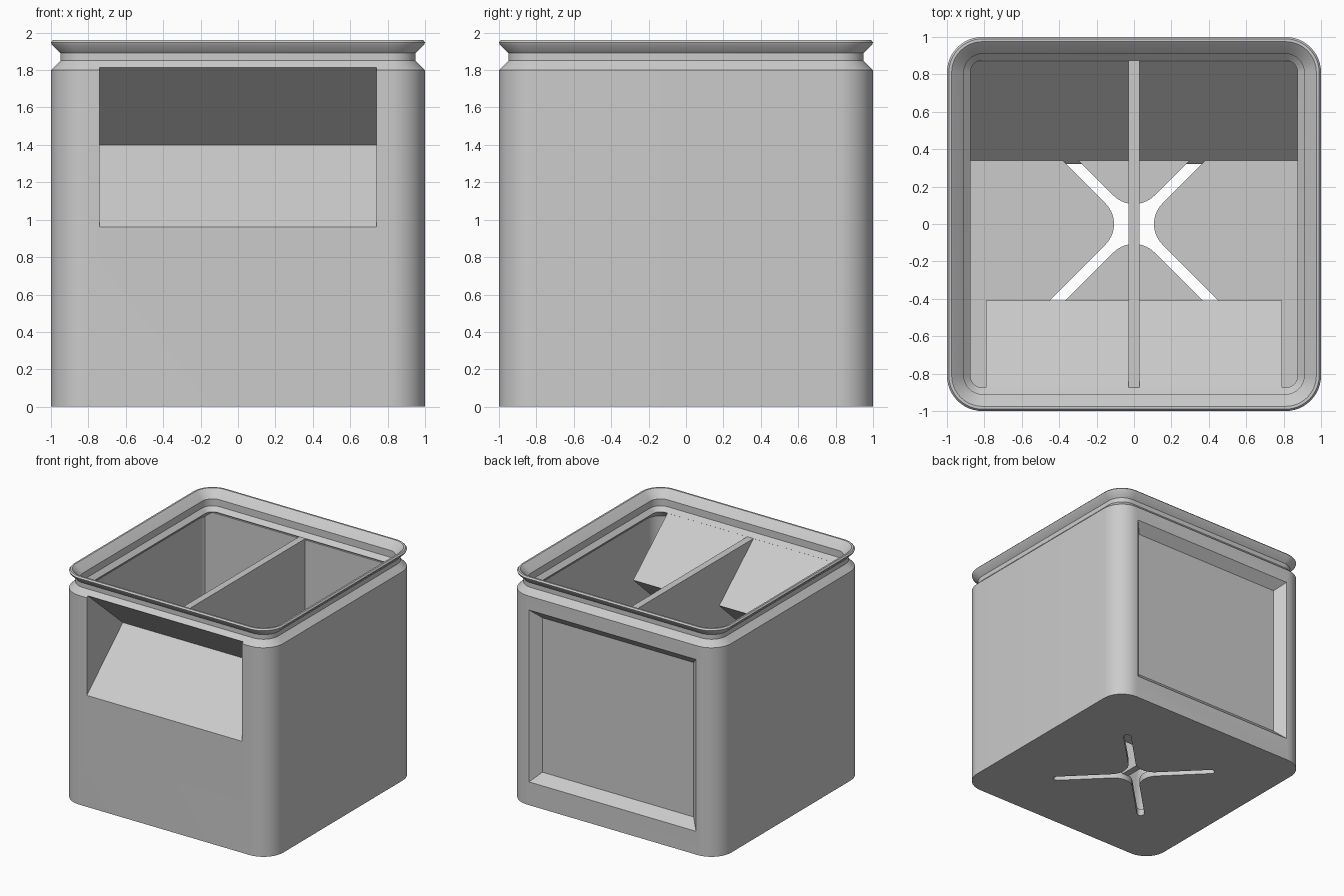
import bpy, bmesh
from math import radians, cos, sin

if "Cube" in bpy.data.objects:
    bpy.data.objects.remove(bpy.data.objects["Cube"])

grey = bpy.data.materials.new("plain grey")
grey.use_nodes = True
grey.diffuse_color = (0.6, 0.6, 0.6, 1)
grey.node_tree.nodes["Principled BSDF"].inputs["Base Color"].default_value = (0.6, 0.6, 0.6, 1)


def loft(name, rings):
    """Closed solid through a list of equal-length point loops."""
    bm = bmesh.new()
    loops = [[bm.verts.new(p) for p in ring] for ring in rings]
    n = len(loops[0])
    for a, b in zip(loops, loops[1:]):
        for i in range(n):
            j = (i + 1) % n
            bm.faces.new((a[i], a[j], b[j], b[i]))
    bm.faces.new(loops[0][::-1])
    bm.faces.new(loops[-1])
    bmesh.ops.recalc_face_normals(bm, faces=bm.faces)
    mesh = bpy.data.meshes.new(name)
    bm.to_mesh(mesh)
    bm.free()
    mesh.materials.append(grey)
    obj = bpy.data.objects.new(name, mesh)
    bpy.context.collection.objects.link(obj)
    return obj


def prism_x(name, profile, half):
    """Extrude a (y, z) profile symmetrically along x."""
    return loft(name, [[(x, y, z) for y, z in profile] for x in (-half, half)])


def rounded_square(size, z, centre=0.81, steps=12):
    r = size - centre
    pts = []
    for k, (sx, sy) in enumerate(((1, 1), (-1, 1), (-1, -1), (1, -1))):
        for i in range(steps + 1):
            a = radians(90 * (k + i / steps))
            pts.append((sx * centre + r * cos(a), sy * centre + r * sin(a), z))
    return pts


def cut(obj, cutter):
    mod = obj.modifiers.new("cut", "BOOLEAN")
    mod.operation = "DIFFERENCE"
    mod.solver = "EXACT"
    mod.object = cutter
    bpy.context.view_layer.objects.active = obj
    bpy.ops.object.modifier_apply(modifier=mod.name)


# Hollow body: outside, neck, flared rim, then down the inside to the floor
section = [(1, 0), (1, 1.8), (0.95, 1.85), (0.95, 1.89), (0.995, 1.935),
           (1, 1.948), (0.99, 1.96), (0.975, 1.96), (0.96, 1.947), (0.91, 1.895),
           (0.91, 1.835), (0.875, 1.8), (0.94, 1.735), (0.94, 0.06)]
body = loft("bin_body", [rounded_square(s, z) for s, z in section])

# Thick back wall with a ramp at its foot
ramp = prism_x("back_ramp", [(0.942, 0.04), (0.32, 0.04), (0.87, 0.6),
                             (0.87, 1.79), (0.942, 1.79)], 0.941)

# Wedge-shaped hood behind the front pocket
hood = prism_x("front_hood", [(-0.96, 0.9), (-0.41, 1.4), (-0.877, 1.8), (-0.96, 1.8)], 0.79)

# Divider down the middle
divider = prism_x("divider", [(-0.94, 0.0), (0.9, 0.0), (0.9, 1.8), (-0.94, 1.8)], 0.03)
for v in divider.data.vertices:
    v.co.z = max(v.co.z, 0.05)

# Pocket cutter
pocket = prism_x("pocket_cutter", [(-1.1, 0.87), (-0.51, 1.4), (-1.1, 1.91)], 0.74)

# Bevelled recess cutter for the back
recess = loft("recess_cutter", [
    [(sx * (0.795 + d), 1 + d, 0.94 + sz * (0.74 + d))
     for sx, sz in ((-1, -1), (1, -1), (1, 1), (-1, 1))] for d in (0.05, -0.075)])

# Cross-shaped floor slot with rounded ends and a filleted centre
w, r, reach = 0.03, 0.155, 0.635
arm = [(reach + w * cos(radians(a)), w * sin(radians(a))) for a in range(-90, 91, 30)]
arm += [(w + r + r * cos(radians(a)), w + r + r * sin(radians(a))) for a in range(-90, -181, -10)]
outline = []
for k in range(4):
    c, s = cos(radians(45 + 90 * k)), sin(radians(45 + 90 * k))
    outline += [(x * c - y * s, x * s + y * c) for x, y in arm]
slot = loft("slot_cutter", [[(x, y, z) for x, y in outline] for z in (-0.1, 0.2)])

for part in (body, hood, divider):
    cut(part, pocket)
for part in (body, ramp):
    cut(part, recess)
cut(body, slot)
for cutter in (pocket, recess, slot):
    bpy.data.objects.remove(cutter)

# Smooth the rounded corners while keeping edges crisp
bpy.ops.object.select_all(action="DESELECT")
for part in (body, ramp, hood, divider):
    part.select_set(True)
bpy.context.view_layer.objects.active = body
bpy.ops.object.shade_smooth_by_angle(angle=radians(30))
